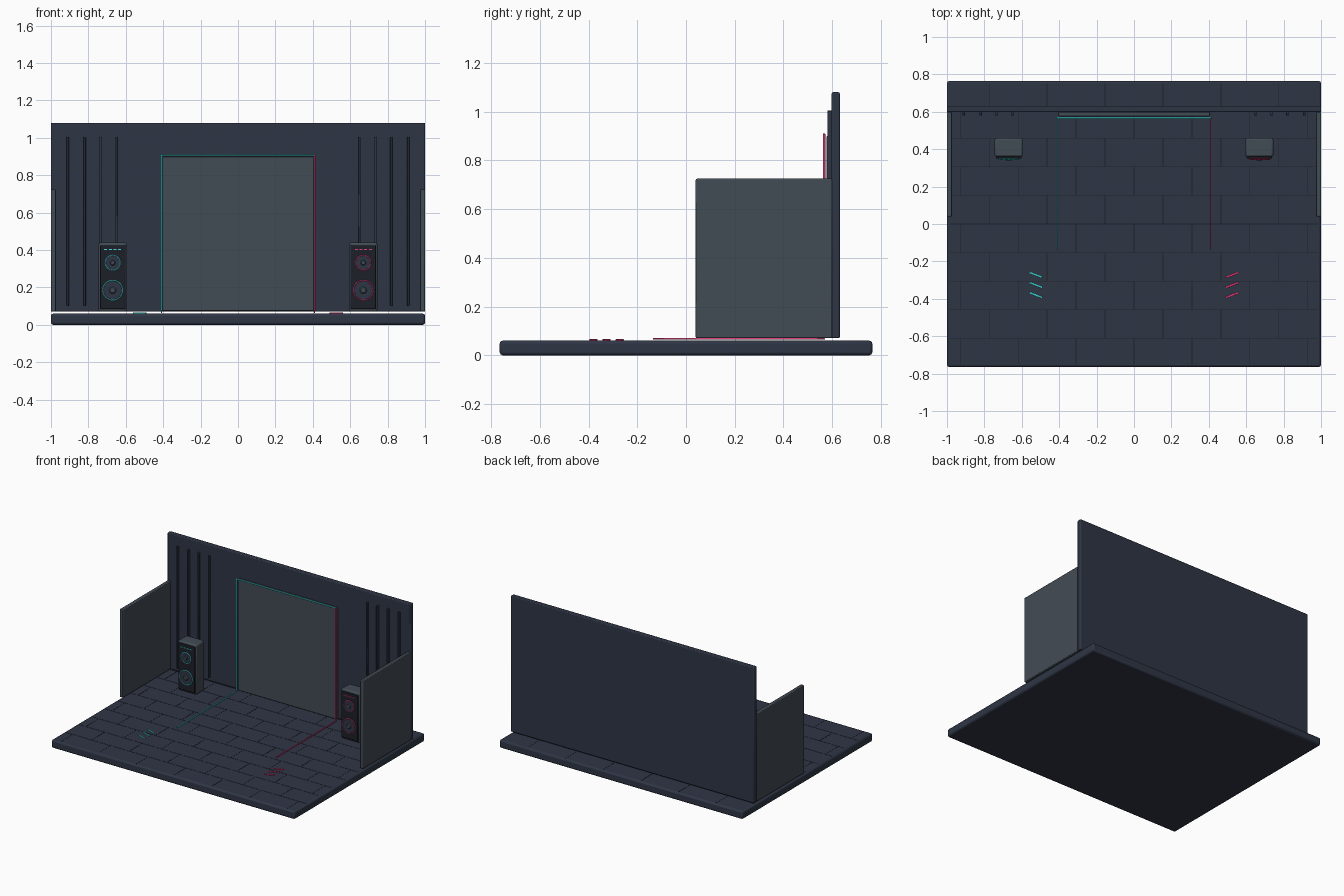
import bpy, bmesh, math
from mathutils import Vector, Matrix

if "Cube" in bpy.data.objects:
    bpy.data.objects.remove(bpy.data.objects["Cube"])


def mat(name, r, g, b):
    m = bpy.data.materials.new(name)
    m.diffuse_color = (r, g, b, 1)
    m.use_nodes = True
    m.node_tree.nodes["Principled BSDF"].inputs["Base Color"].default_value = m.diffuse_color
    return m


NAVY = mat("navy", 0.028, 0.036, 0.06)
SLATE = mat("slate", 0.055, 0.072, 0.09)
DARK = mat("dark", 0.012, 0.014, 0.02)
CYAN = mat("cyan", 0.06, 0.72, 0.74)
PINK = mat("pink", 0.75, 0.045, 0.2)


def finish(name, bm, m, bevel=0.0, segments=2):
    me = bpy.data.meshes.new(name)
    bm.to_mesh(me)
    bm.free()
    ob = bpy.data.objects.new(name, me)
    bpy.context.collection.objects.link(ob)
    me.materials.append(m)
    if bevel:
        mod = ob.modifiers.new("bevel", 'BEVEL')
        mod.width, mod.segments = bevel, segments
    bpy.context.view_layer.objects.active = ob
    bpy.ops.object.select_all(action='DESELECT')
    ob.select_set(True)
    bpy.ops.object.shade_smooth_by_angle(angle=math.radians(30))
    return ob


def add_box(bm, x, y, z, turn=0.0):
    size = Vector((x[1] - x[0], y[1] - y[0], z[1] - z[0]))
    mid = Vector((x[0] + x[1], y[0] + y[1], z[0] + z[1])) / 2
    bmesh.ops.create_cube(bm, size=1, matrix=Matrix.Translation(mid)
                          @ Matrix.Rotation(turn, 4, 'Z') @ Matrix.Diagonal((*size, 1)))


def box(name, x, y, z, m, bevel=0.0, segments=2, turn=0.0):
    bm = bmesh.new()
    add_box(bm, x, y, z, turn)
    return finish(name, bm, m, bevel, segments)


def disc(name, x, y, z, r1, r2, depth, m):
    # r2 is the front (-y) radius
    bm = bmesh.new()
    bmesh.ops.create_cone(bm, cap_ends=True, segments=40, radius1=r1, radius2=r2, depth=depth,
                          matrix=Matrix.Translation((x, y, z)) @ Matrix.Rotation(math.pi / 2, 4, 'X'))
    return finish(name, bm, m)


def ring(name, x, y, z, radius, thick, m):
    bpy.ops.mesh.primitive_torus_add(location=(x, y, z), rotation=(math.pi / 2, 0, 0), major_radius=radius,
                                     minor_radius=thick, major_segments=40, minor_segments=8)
    ob = bpy.context.object
    ob.name = name
    ob.data.materials.append(m)
    bpy.ops.object.shade_smooth_by_angle()


# stage slab and thin staggered paving seams
box("floor_slab", (-1, 1), (-0.765, 0.765), (0, 0.06), NAVY, 0.012)
seams = bmesh.new()
ROWS, STEP, TILE = 10, 0.153, 0.31
for i in range(ROWS):
    y0 = -0.765 + i * STEP
    if i:
        add_box(seams, (-0.985, 0.985), (y0 - 0.0015, y0 + 0.0015), (0.057, 0.061))
    for k in range(-4, 5):
        x0 = k * TILE + (TILE / 2 if i % 2 else 0)
        if abs(x0) < 0.97:
            add_box(seams, (x0 - 0.0015, x0 + 0.0015),
                    (max(y0, -0.75), min(y0 + STEP, 0.75)), (0.057, 0.061))
finish("paving_seams", seams, DARK)

# walls and central panel
box("back_wall", (-1, 1), (0.598, 0.632), (0.07, 1.08), NAVY, 0.006)
box("centre_panel", (-0.405, 0.405), (0.576, 0.599), (0.075, 0.9), SLATE, 0.004)

# thin light tubes around the panel and running over the floor
box("panel_light_top", (-0.414, 0.41), (0.562, 0.572), (0.902, 0.91), CYAN, 0.002)

for s, side, glow in ((-1, "left", CYAN), (1, "right", PINK)):
    def span(a, b):
        return tuple(sorted((s * a, s * b)))

    box(side + "_side_wall", span(0.974, 1), (0.04, 0.6), (0.07, 0.725), SLATE, 0.005)
    box(side + "_panel_light", span(0.404, 0.414), (0.562, 0.572), (0.075, 0.91), glow, 0.002)
    box(side + "_floor_light", span(0.406, 0.413), (-0.135, 0.57), (0.064, 0.071), glow, 0.002)

    # vertical wall ribs
    for n, x in enumerate((0.65, 0.735, 0.82, 0.91)):
        box(f"{side}_wall_rib_{n}", span(x - 0.006, x + 0.006), (0.58, 0.6), (0.1, 1.005), NAVY, 0.003)

    # slanted floor markers
    for n, y in enumerate((-0.272, -0.326, -0.38)):
        box(f"{side}_floor_marker_{n}", span(0.489, 0.561), (y - 0.005, y + 0.005), (0.06, 0.066),
            glow, 0.001, 1, turn=s * 0.36)

    # loudspeaker: cabinet, dark baffle, two drivers and status lights
    cx = s * 0.67
    box(side + "_speaker_cabinet", span(0.595, 0.745), (0.36, 0.46), (0.07, 0.44), SLATE, 0.01)
    box(side + "_speaker_baffle", span(0.602, 0.738), (0.35, 0.365), (0.085, 0.425), DARK, 0.004)
    for label, z, r in (("woofer", 0.185, 0.053), ("tweeter", 0.332, 0.04)):
        disc(f"{side}_{label}_cone", cx, 0.348, z, r, r * 0.93, 0.008, NAVY)
        disc(f"{side}_{label}_cap", cx, 0.343, z, r * 0.42, r * 0.25, 0.008, SLATE)
        ring(f"{side}_{label}_ring", cx, 0.346, z, r, 0.003, glow)
    for n in range(4):
        x = cx + (n - 1.5) * 0.025
        box(f"{side}_status_light_{n}", (x - 0.008, x + 0.008), (0.345, 0.352), (0.401, 0.406), glow)
